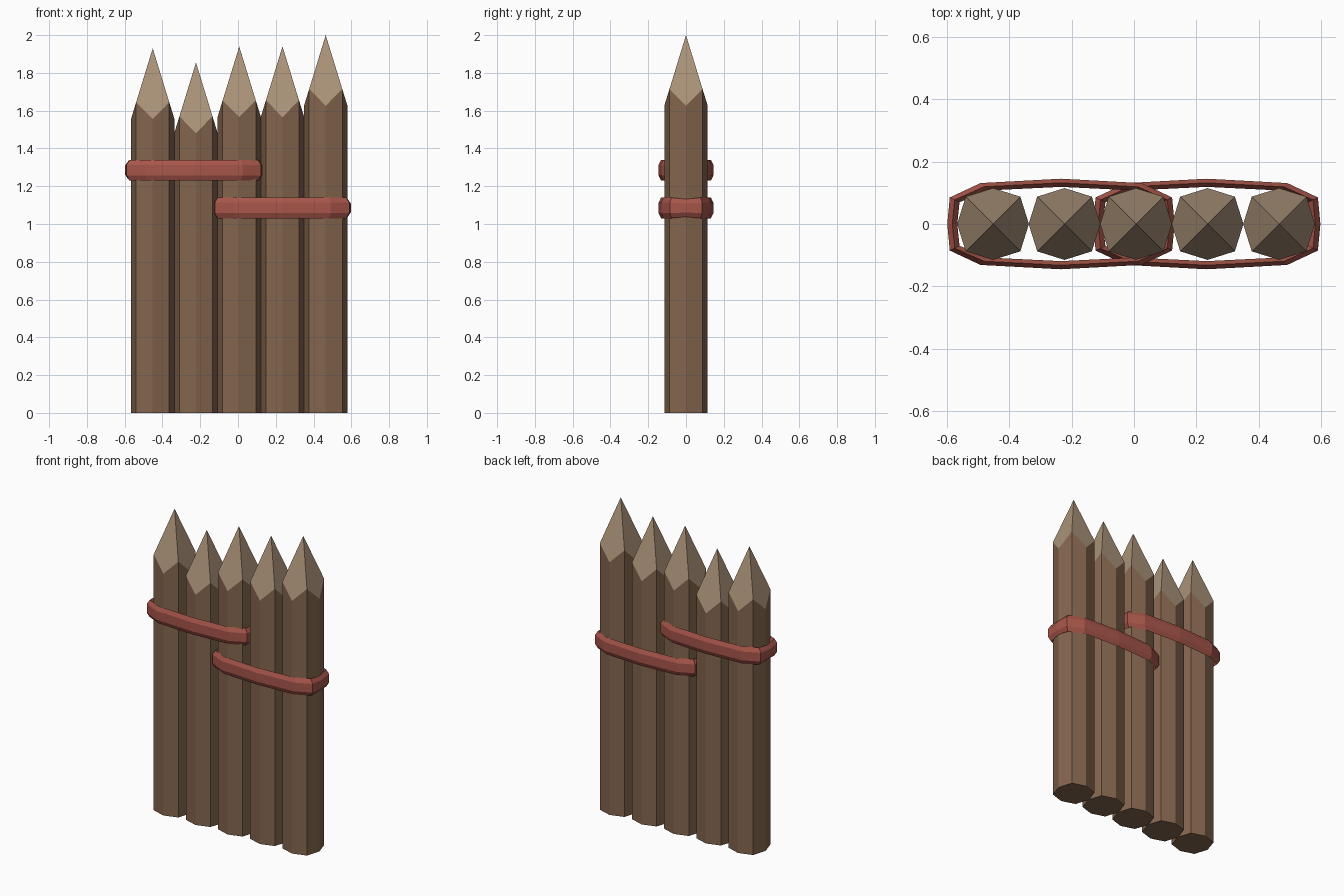
import bpy

if "Cube" in bpy.data.objects:
    bpy.data.objects.remove(bpy.data.objects["Cube"])


def material(name, rgb):
    m = bpy.data.materials.new(name)
    lin = [(c / 255 / 12.92 if c < 11 else ((c / 255 + 0.055) / 1.055) ** 2.4) for c in rgb]
    m.diffuse_color = (*lin, 1)
    m.use_nodes = True
    m.node_tree.nodes["Principled BSDF"].inputs["Base Color"].default_value = m.diffuse_color
    return m


BARK = material("brown bark", (132, 101, 78))
CUT = material("pale cut wood", (170, 146, 120))
ROPE = material("red rope", (168, 86, 74))


def add_object(name, verts, faces, mats):
    me = bpy.data.meshes.new(name)
    me.from_pydata(verts, [], faces)
    for m in mats:
        me.materials.append(m)
    ob = bpy.data.objects.new(name, me)
    bpy.context.collection.objects.link(ob)
    return ob


# Stakes: eight-sided posts sharpened by four flat cuts
C, D = 0.115, 0.0875          # side-centre and corner offsets
TIP = 0.285                   # tip height above the corners
RING = [(C, 0), (D, D), (0, C), (-D, D), (-C, 0), (-D, -D), (0, -C), (D, -D)]


def stake(name, x, top):
    verts = [(x + px, py, 0) for px, py in RING]
    for i, (px, py) in enumerate(RING):
        drop = TIP if i % 2 else TIP * C / D
        verts.append((x + px, py, top - drop))
    verts.append((x, 0, top))
    faces = [tuple(reversed(range(8)))]
    faces += [(i, (i + 1) % 8, 8 + (i + 1) % 8, 8 + i) for i in range(8)]
    faces += [(8 + (i - 1) % 8, 8 + i, 8 + (i + 1) % 8, 16) for i in range(0, 8, 2)]
    ob = add_object(name, verts, faces, [BARK, CUT])
    for p in ob.data.polygons[9:]:
        p.material_index = 1


for n, top in enumerate([1.93, 1.855, 1.94, 1.94, 2.0]):
    stake(f"stake_{n + 1}", 0.0065 + (n - 2) * 0.229, top)

# Rope loops: six-sided section swept round a flattened ring
QUARTER = [(0.364, 0), (0.356, 0.085), (0.258, 0.131), (0, 0.145)]
PATH = (QUARTER + [(-x, y) for x, y in QUARTER[2::-1]]
        + [(-x, -y) for x, y in QUARTER[1:]]
        + [(x, -y) for x, y in QUARTER[2:0:-1]])
SECTION = [(0, -0.028), (0, 0.028), (0.5, 0.055), (1, 0.028), (1, -0.028), (0.5, -0.055)]


def rope(name, cx, cz):
    verts, faces = [], []
    n, k = len(PATH), len(SECTION)
    for x, y in PATH:
        h = 0.85 if y == 0 else 1.0      # pinched at the ends
        for depth, dz in SECTION:
            verts.append((cx + x * (1 - 0.088 * depth), y * (1 - 0.18 * depth), cz + dz * h))
    for i in range(n):
        for j in range(k):
            a, b = i * k, ((i + 1) % n) * k
            faces.append((a + j, b + j, b + (j + 1) % k, a + (j + 1) % k))
    add_object(name, verts, faces, [ROPE])


rope("upper_rope", -0.234, 1.285)
rope("lower_rope", 0.233, 1.085)
